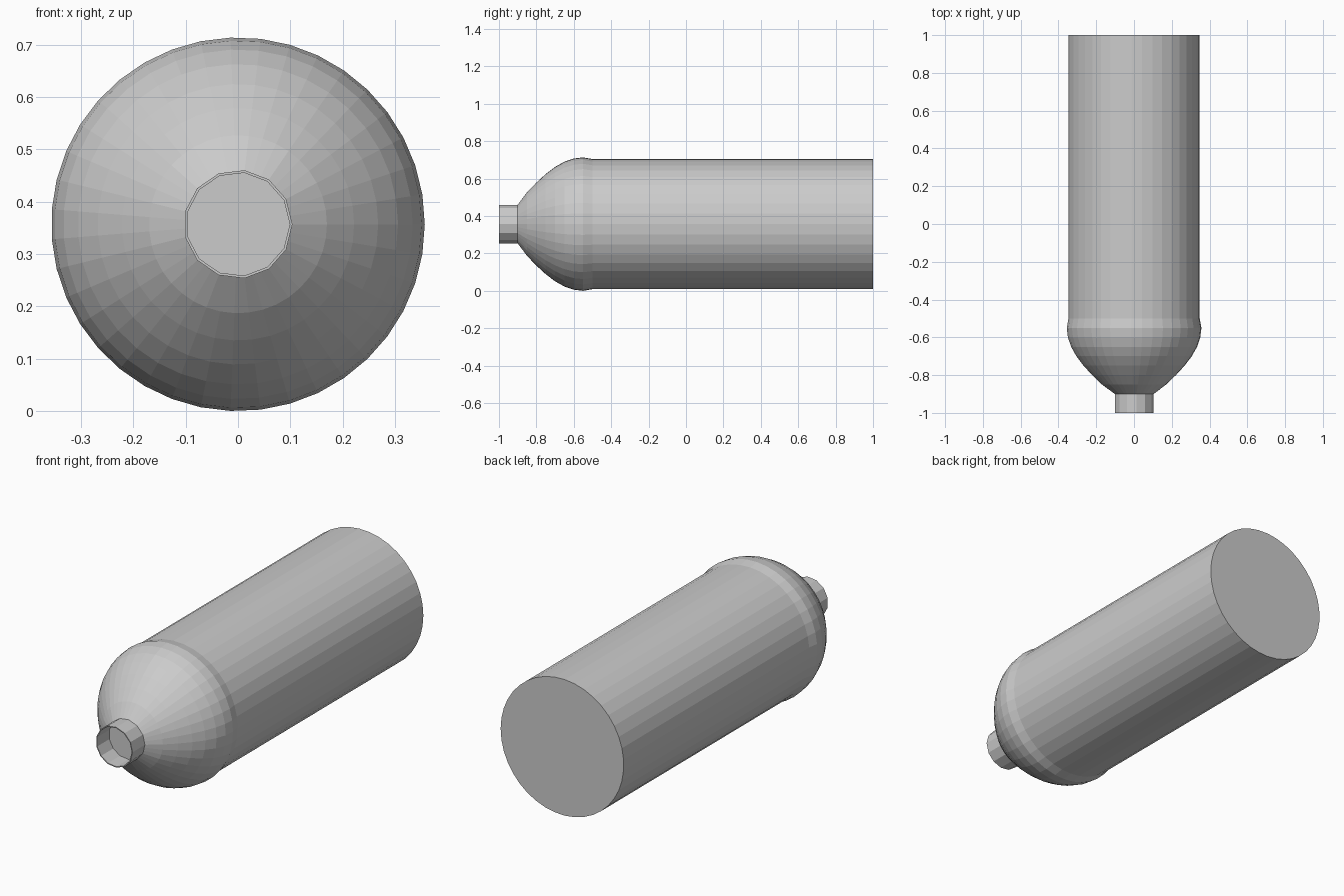
import bpy
import bmesh
import math
from mathutils import Vector

AXIS_Z = 0.357
NECK_SIDES = 13
BODY_SIDES = 3 * NECK_SIDES
NECK_R = 0.104

cube = bpy.data.objects.get("Cube")
if cube:
    bpy.data.objects.remove(cube, do_unlink=True)


def ring(bm, y, radius, sides, splits=1):
    """Regular polygon around the y axis, each side cut into equal splits."""
    corners = [Vector((radius * math.cos(math.tau * i / sides), y,
                       AXIS_Z + radius * math.sin(math.tau * i / sides)))
               for i in range(sides)]
    return [bm.verts.new(corners[i].lerp(corners[(i + 1) % sides], s / splits))
            for i in range(sides) for s in range(splits)]


def skin(bm, rings):
    """Join consecutive rings with quads."""
    for a, b in zip(rings, rings[1:]):
        for i in range(len(a)):
            j = (i + 1) % len(a)
            bm.faces.new((a[i], a[j], b[j], b[i]))


def finish(bm, name):
    bmesh.ops.recalc_face_normals(bm, faces=bm.faces)
    mesh = bpy.data.meshes.new(name)
    bm.to_mesh(mesh)
    bm.free()
    obj = bpy.data.objects.new(name, mesh)
    bpy.context.collection.objects.link(obj)
    return obj


# Domed shoulder bulging slightly past the straight body, closed at both ends
shoulder_radii = [0.17, 0.222, 0.268, 0.306, 0.334, 0.351, 0.357, 0.348]
bm = bmesh.new()
rings = [ring(bm, -0.9, NECK_R, NECK_SIDES, 3)]
rings += [ring(bm, -0.85 + 0.05 * i, r, BODY_SIDES)
          for i, r in enumerate(shoulder_radii)]
rings.append(ring(bm, 1.0, 0.348, BODY_SIDES))
skin(bm, rings)
bm.faces.new(rings[0])
bm.faces.new(rings[-1])
finish(bm, "bottle_body")

# Thin-walled open neck with a floor at its base
bm = bmesh.new()
rings = [ring(bm, y, r, NECK_SIDES) for y, r in
         [(-0.9, NECK_R), (-1.0, NECK_R), (-1.0, NECK_R - 0.005),
          (-0.902, NECK_R - 0.005)]]
skin(bm, rings)
bm.faces.new(rings[-1])
finish(bm, "bottle_neck")
